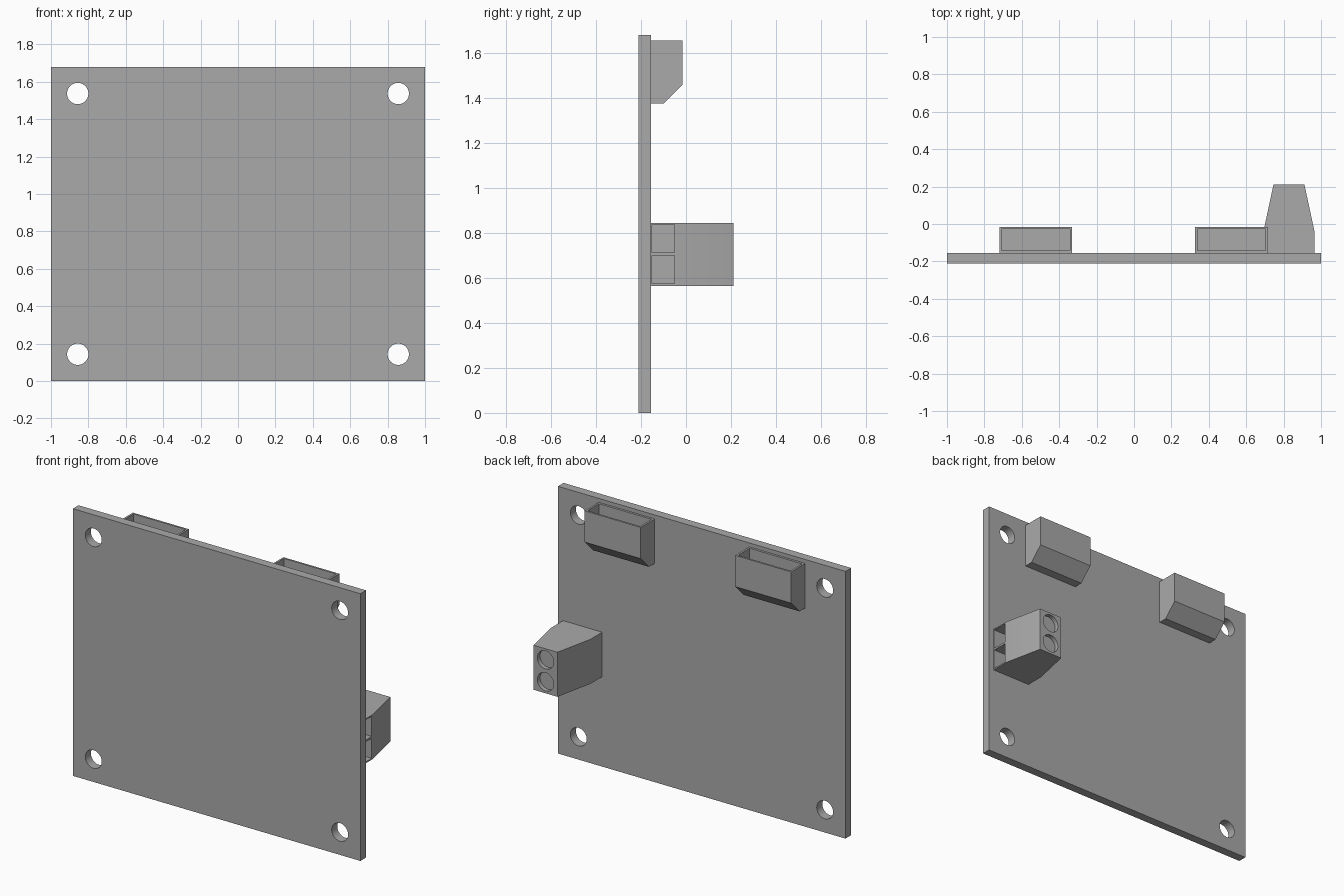
import bpy, bmesh, math
from mathutils import Vector

if "Cube" in bpy.data.objects:
    bpy.data.objects.remove(bpy.data.objects["Cube"])

grey = bpy.data.materials.new("plain grey")
grey.diffuse_color = (0.4, 0.4, 0.4, 1)
grey.use_nodes = True
grey.node_tree.nodes["Principled BSDF"].inputs["Base Color"].default_value = grey.diffuse_color


def prism(name, outline, direction):
    """Extrude a closed outline of 3D points along a direction."""
    bm = bmesh.new()
    face = bm.faces.new([bm.verts.new(p) for p in outline])
    ext = bmesh.ops.extrude_face_region(bm, geom=[face])
    bmesh.ops.translate(bm, vec=Vector(direction),
                        verts=[v for v in ext["geom"] if isinstance(v, bmesh.types.BMVert)])
    bmesh.ops.recalc_face_normals(bm, faces=bm.faces)
    mesh = bpy.data.meshes.new(name)
    bm.to_mesh(mesh)
    bm.free()
    mesh.materials.append(grey)
    ob = bpy.data.objects.new(name, mesh)
    bpy.context.collection.objects.link(ob)
    return ob


def box(name, x0, x1, y0, y1, z0, z1):
    return prism(name, [(x0, y0, z0), (x1, y0, z0), (x1, y1, z0), (x0, y1, z0)], (0, 0, z1 - z0))


def rod(name, x, z, r, y0, y1, sides=40):
    """Cylinder running along y."""
    ring = [(x + r * math.cos(a), y0, z + r * math.sin(a))
            for a in (2 * math.pi * i / sides for i in range(sides))]
    return prism(name, ring, (0, y1 - y0, 0))


def cut(ob, cutters):
    for c in cutters:
        c.hide_render = True
        mod = ob.modifiers.new("cut", "BOOLEAN")
        mod.operation, mod.solver, mod.object = "DIFFERENCE", "EXACT", c
        bpy.context.view_layer.objects.active = ob
        bpy.ops.object.modifier_apply(modifier=mod.name)
        bpy.data.objects.remove(c, do_unlink=True)
    bpy.ops.object.select_all(action="DESELECT")
    ob.select_set(True)
    bpy.context.view_layer.objects.active = ob
    bpy.ops.object.shade_smooth_by_angle(angle=math.radians(30))


BACK = -0.156  # rear surface of the board

# Board with four mounting holes
board = box("board", -1, 1, -0.212, BACK, 0, 1.68)
cut(board, [rod("hole_cutter", x, z, 0.057, -0.3, 0)
            for x in (-0.857, 0.857) for z in (0.143, 1.537)])

# Two open-topped sockets with a chamfered lower edge
for side, x0, x1 in (("left", -0.72, -0.331), ("right", 0.327, 0.716)):
    profile = [(BACK, 1.375), (-0.1, 1.375), (-0.016, 1.459), (-0.016, 1.655), (BACK, 1.655)]
    socket = prism(side + "_socket", [(x0, y, z) for y, z in profile], (x1 - x0, 0, 0))
    cut(socket, [box("socket_cutter", x0 + 0.012, x1 - 0.012, -0.142, -0.028, 1.475, 1.8)])

# Tapered two-way screw terminal with wire openings and screw wells
plan = [(0.692, BACK), (0.965, BACK), (0.965, -0.04), (0.911, 0.212), (0.746, 0.212), (0.692, -0.04)]
terminal = prism("screw_terminal", [(x, y, 0.565) for x, y in plan], (0, 0, 0.28))
cutters = []
for z in (0.637, 0.775):
    cutters.append(box("wire_cutter", 0.83, 1.1, -0.15, -0.05, z - 0.063, z + 0.063))
    cutters.append(rod("screw_cutter", 0.8285, z, 0.057, 0.185, 0.3))
cut(terminal, cutters)
